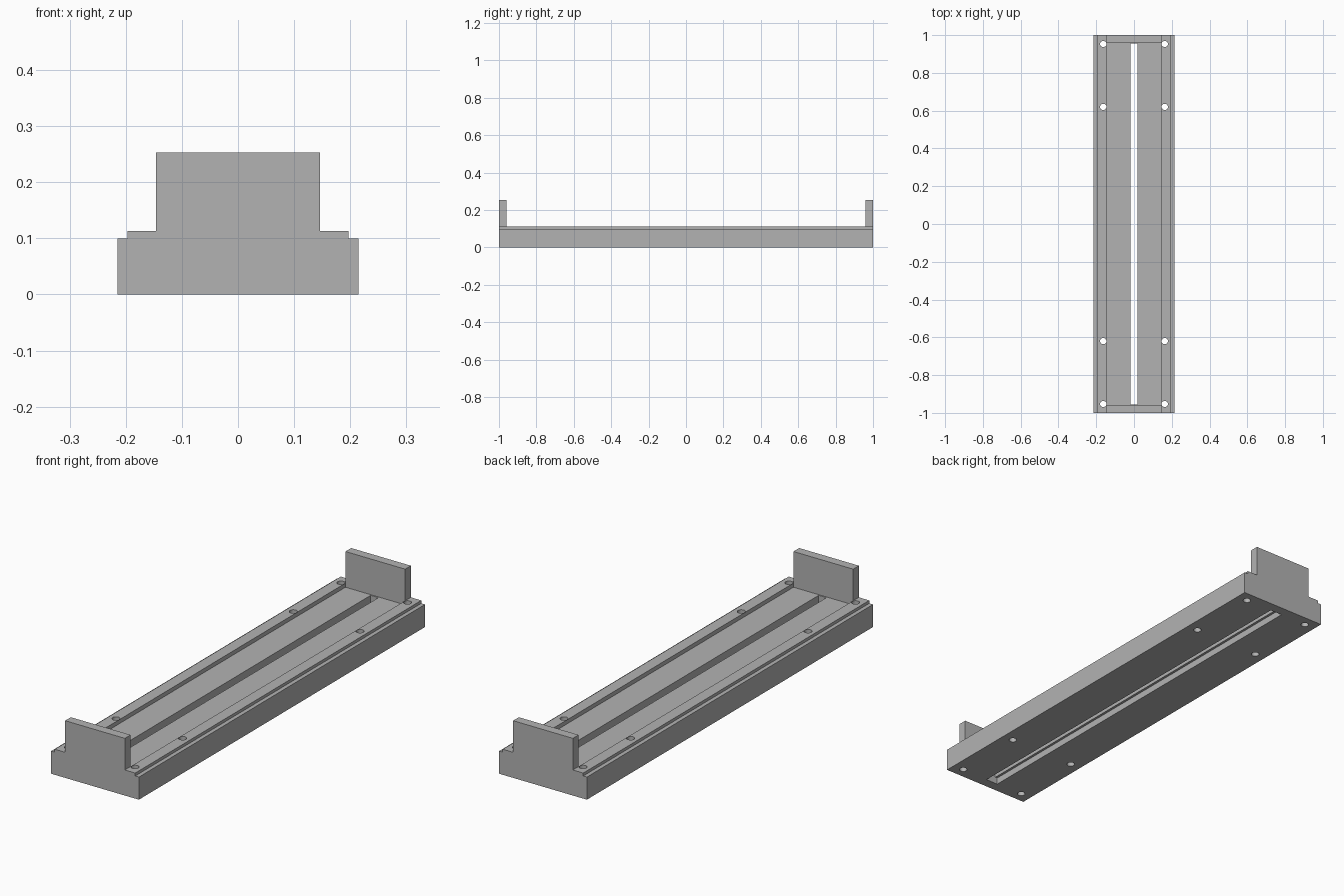
import bpy
import bmesh
from mathutils import Matrix, Vector

cube = bpy.data.objects.get("Cube")
if cube:
    bpy.data.objects.remove(cube, do_unlink=True)

grey = bpy.data.materials.new("plain grey")
grey.use_nodes = True
GREY = (0.45, 0.45, 0.45, 1)
grey.diffuse_color = GREY
grey.node_tree.nodes["Principled BSDF"].inputs["Base Color"].default_value = GREY

FLOOR, RAIL_TOP, PLATE_TOP = 0.095, 0.113, 0.253
CHANNEL, END = 0.146, 0.96


def finish(bm, name):
    bmesh.ops.recalc_face_normals(bm, faces=bm.faces)
    mesh = bpy.data.meshes.new(name)
    bm.to_mesh(mesh)
    bm.free()
    mesh.materials.append(grey)
    obj = bpy.data.objects.new(name, mesh)
    bpy.context.collection.objects.link(obj)
    return obj


def box(name, half_x, half_y, z0, z1):
    bm = bmesh.new()
    size = Matrix.Diagonal((2 * half_x, 2 * half_y, z1 - z0, 1))
    place = Matrix.Translation((0, 0, (z0 + z1) / 2))
    bmesh.ops.create_cube(bm, size=1, matrix=place @ size)
    return finish(bm, name)


def cut(target, cutter):
    cutter.hide_render = True
    mod = target.modifiers.new(cutter.name, "BOOLEAN")
    mod.operation = "DIFFERENCE"
    mod.solver = "EXACT"
    mod.object = cutter
    bpy.context.view_layer.objects.active = target
    bpy.ops.object.modifier_apply(modifier=mod.name)
    bpy.data.objects.remove(cutter, do_unlink=True)


# Stepped end profile, mirrored in x and extruded along the whole length
half = [(0.215, 0), (0.215, 0.1), (0.197, 0.1), (0.197, RAIL_TOP),
        (CHANNEL, RAIL_TOP), (CHANNEL, PLATE_TOP)]
profile = half + [(-x, z) for x, z in reversed(half)]
bm = bmesh.new()
face = bm.faces.new([bm.verts.new((x, -1, z)) for x, z in profile])
ends = bmesh.ops.extrude_face_region(bm, geom=[face])["geom"]
bmesh.ops.translate(bm, vec=Vector((0, 2, 0)),
                    verts=[v for v in ends if isinstance(v, bmesh.types.BMVert)])
rail = finish(bm, "slotted_rail_with_end_plates")

# Channel between the end plates, through slot, and wider groove underneath
cut(rail, box("channel_cutter", CHANNEL, END, FLOOR, 0.4))
cut(rail, box("slot_cutter", 0.019, 0.955, -0.1, 0.2))
cut(rail, box("groove_cutter", 0.03, 0.955, -0.1, 0.03))

# Screw holes along both raised edges
bm = bmesh.new()
for x in (-0.163, 0.163):
    for y in (-0.953, -0.62, 0.62, 0.953):
        bmesh.ops.create_cone(bm, cap_ends=True, segments=32, radius1=0.0165,
                              radius2=0.0165, depth=0.4,
                              matrix=Matrix.Translation((x, y, 0.05)))
cut(rail, finish(bm, "hole_cutter"))

# Smooth hole walls, sharp edges elsewhere
rail.select_set(True)
bpy.context.view_layer.objects.active = rail
bpy.ops.object.shade_smooth_by_angle()
